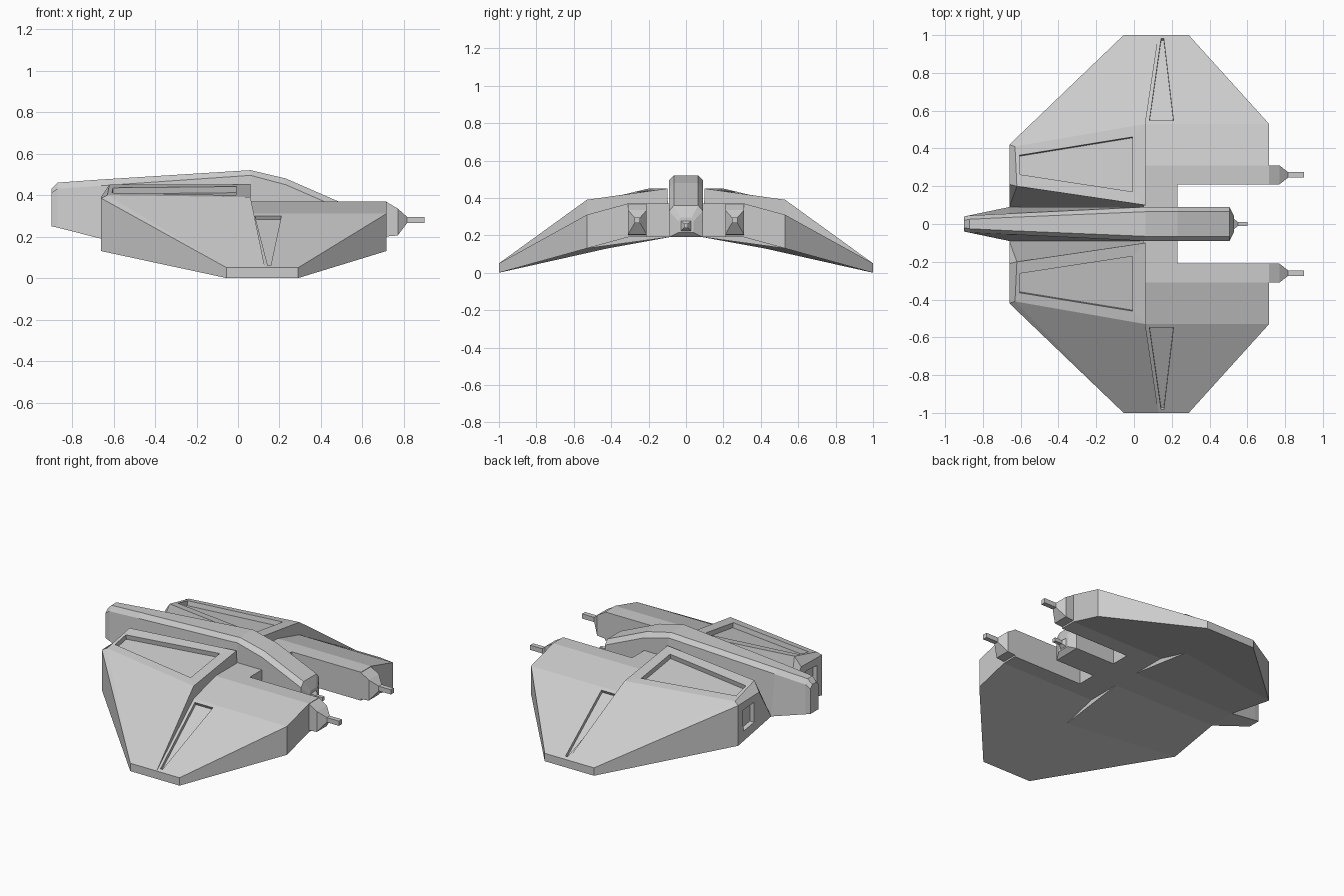
import bpy, bmesh
from mathutils import Vector

if "Cube" in bpy.data.objects:
    bpy.data.objects.remove(bpy.data.objects["Cube"])


def make(name, verts, faces, mirror=False, recesses=()):
    """Solid from points; recesses = (face index, four (u, v) corners, depth)."""
    bm = bmesh.new()
    vs = [bm.verts.new(v) for v in verts]
    fs = [bm.faces.new([vs[i] for i in f]) for f in faces]
    bmesh.ops.recalc_face_normals(bm, faces=fs)
    bm.normal_update()
    for index, uvs, depth in recesses:
        f = fs[index]
        a = [vs[i] for i in faces[index]]
        p = [v.co for v in a]
        drop = f.normal * -depth
        rim = []
        for u, v in uvs:
            rim.append(bm.verts.new(p[0].lerp(p[1], u).lerp(p[3].lerp(p[2], u), v)))
        floor = [bm.verts.new(v.co + drop) for v in rim]
        bm.faces.remove(f)
        for i in range(4):
            j = (i + 1) % 4
            bm.faces.new((a[i], a[j], rim[j], rim[i]))
            bm.faces.new((rim[i], rim[j], floor[j], floor[i]))
        bm.faces.new(floor)
    bmesh.ops.recalc_face_normals(bm, faces=bm.faces[:])
    me = bpy.data.meshes.new(name)
    bm.to_mesh(me)
    bm.free()
    ob = bpy.data.objects.new(name, me)
    bpy.context.collection.objects.link(ob)
    if mirror:
        m = ob.modifiers.new("mirror", 'MIRROR')
        m.use_axis = (False, True, False)
        m.use_mirror_merge = False
    return ob


def loft(name, sections, mirror=False):
    """Skin a list of (x, [(y, z), ...]) rings and cap the ends."""
    n = len(sections[0][1])
    verts = [(x, y, z) for x, ring in sections for y, z in ring]
    faces = [tuple(range(n)), tuple(range(len(verts) - n, len(verts)))]
    for s in range(len(sections) - 1):
        for i in range(n):
            j = (i + 1) % n
            faces.append((s * n + i, s * n + j, s * n + n + j, s * n + n + i))
    return make(name, verts, faces, mirror)


def rect(y, w, z0, z1):
    return [(y - w, z0), (y + w, z0), (y + w, z1), (y - w, z1)]


def hull_ring(bw, zb, sw, sz, tw, tz):
    return [(-bw, zb), (bw, zb), (sw, sz), (tw, tz), (-tw, tz), (-sw, sz)]


# central fuselage with chamfered top
loft("fuselage", [
    (-.90, hull_ring(.04, .25, .04, .41, .02, .43)),
    (-.87, hull_ring(.046, .243, .045, .43, .025, .46)),
    (-.66, hull_ring(.09, .19, .055, .445, .035, .475)),
    (.06, hull_ring(.09, .19, .09, .495, .065, .52)),
    (.23, hull_ring(.09, .19, .09, .45, .065, .48)),
    (.505, hull_ring(.09, .19, .09, .33, .065, .36)),
    (.53, hull_ring(.04, .215, .04, .275, .03, .295))])

# nose gun
loft("nose_gun", [(.525, rect(0, .03, .22, .28)), (.55, rect(0, .011, .24, .262)),
                  (.60, rect(0, .011, .24, .262))])

# cross beam joining the two wings
loft("cross_beam", [(.05, rect(0, .25, .19, .37)), (.23, rect(0, .25, .19, .37))])

# rear wing blocks with recessed top panel and exhaust
make("rear_wing",
     [(-.62, .20, .45), (.06, .10, .45), (.06, .53, .39), (-.63, .41, .40),
      (-.66, .21, .39), (-.66, .42, .385), (-.66, .42, .13), (-.66, .09, .19),
      (-.055, 1, .05), (-.055, 1, 0), (.13, 1, .05), (.13, 1, 0),
      (.06, .53, .13), (.06, .09, .19)],
     [(0, 1, 2, 3), (4, 5, 6, 7), (4, 0, 3, 5), (3, 2, 10, 8), (5, 3, 8),
      (5, 8, 9, 6), (8, 10, 11, 9), (1, 13, 12, 2), (2, 12, 11, 10),
      (0, 4, 7), (0, 7, 13, 1), (7, 6, 12, 13), (6, 9, 11, 12)],
     True,
     [(0, [(.03, .30), (.9, .15), (.9, .86), (.03, .77)], .03),
      (1, [(.32, .2), (.79, .2), (.83, .75), (.47, .75)], .03)])

# front wing blocks with a tapering groove
section = [(.21, .37), (.31, .37), (.53, .31), (.53, .13), (.31, .19), (.21, .19)]
make("front_wing",
     [(x, y, z) for x in (.06, .715) for y, z in section]
     + [(.13, 1, .05), (.29, 1, .05), (.29, 1, 0), (.13, 1, 0)],
     [(2, 8, 13, 12), (0, 1, 7, 6), (1, 2, 8, 7), (3, 4, 10, 9), (4, 5, 11, 10),
      (5, 0, 6, 11), (0, 1, 2, 3, 4, 5), (6, 7, 8, 9, 10, 11), (8, 9, 14, 13),
      (9, 3, 15, 14), (3, 2, 12, 15), (12, 13, 14, 15)],
     True,
     [(0, [(.03, .04), (.23, .04), (.17, .96), (.09, .96)], .02)])

# wing guns: tapered housing and barrel
loft("wing_gun", [(.71, rect(.26, .05, .20, .37)), (.77, rect(.26, .05, .205, .335)),
                  (.815, rect(.26, .015, .265, .295)), (.90, rect(.26, .015, .265, .295))],
     True)
